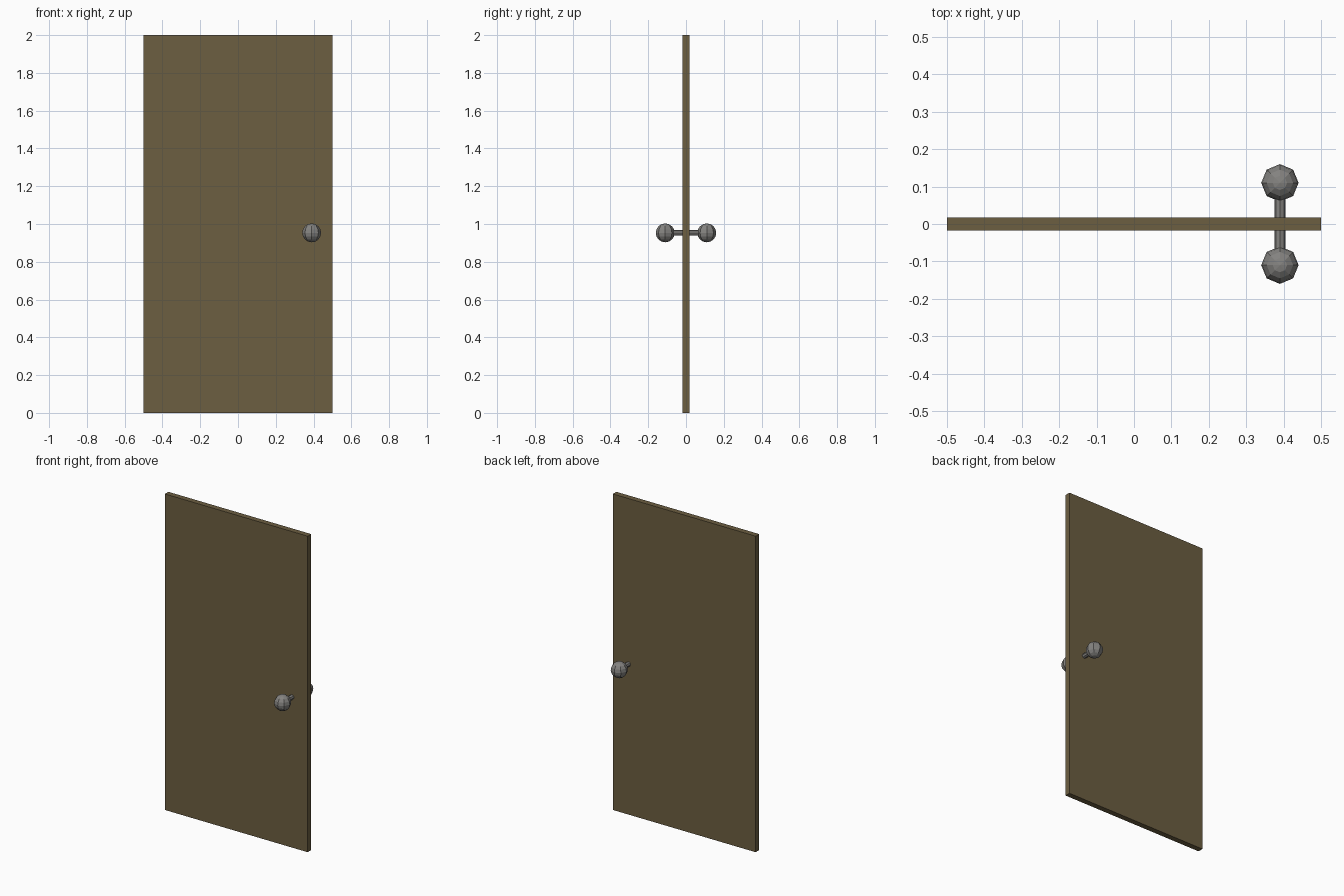
import bpy, math

if "Cube" in bpy.data.objects:
    bpy.data.objects.remove(bpy.data.objects["Cube"])

KNOB_X, KNOB_Z = 0.39, 0.953   # handle position on the door
KNOB_Y, KNOB_R = 0.11, 0.05
ROD_R = 0.015


def material(name, rgb):
    m = bpy.data.materials.new(name)
    m.diffuse_color = (*rgb, 1.0)
    m.use_nodes = True
    m.node_tree.nodes["Principled BSDF"].inputs["Base Color"].default_value = m.diffuse_color
    return m


wood = material("brown_wood", (0.150, 0.112, 0.053))
metal = material("grey_metal", (0.23, 0.225, 0.215))


def finish(name, mat):
    obj = bpy.context.object
    obj.name = name
    obj.data.materials.append(mat)
    return obj


# Door panel
bpy.ops.mesh.primitive_cube_add(size=1, location=(0, 0, 1))
door = finish("door_panel", wood)
door.scale = (1.0, 0.035, 2.0)

# Spindle running through the door
bpy.ops.mesh.primitive_cylinder_add(vertices=8, radius=ROD_R, depth=2 * KNOB_Y,
                                    location=(KNOB_X, 0, KNOB_Z),
                                    rotation=(math.pi / 2, 0, 0))
finish("handle_spindle", metal)

# Low-poly knobs on both sides
for label, side in (("front", -1), ("back", 1)):
    bpy.ops.mesh.primitive_uv_sphere_add(segments=8, ring_count=8, radius=KNOB_R,
                                         location=(KNOB_X, side * KNOB_Y, KNOB_Z))
    finish(label + "_knob", metal)
